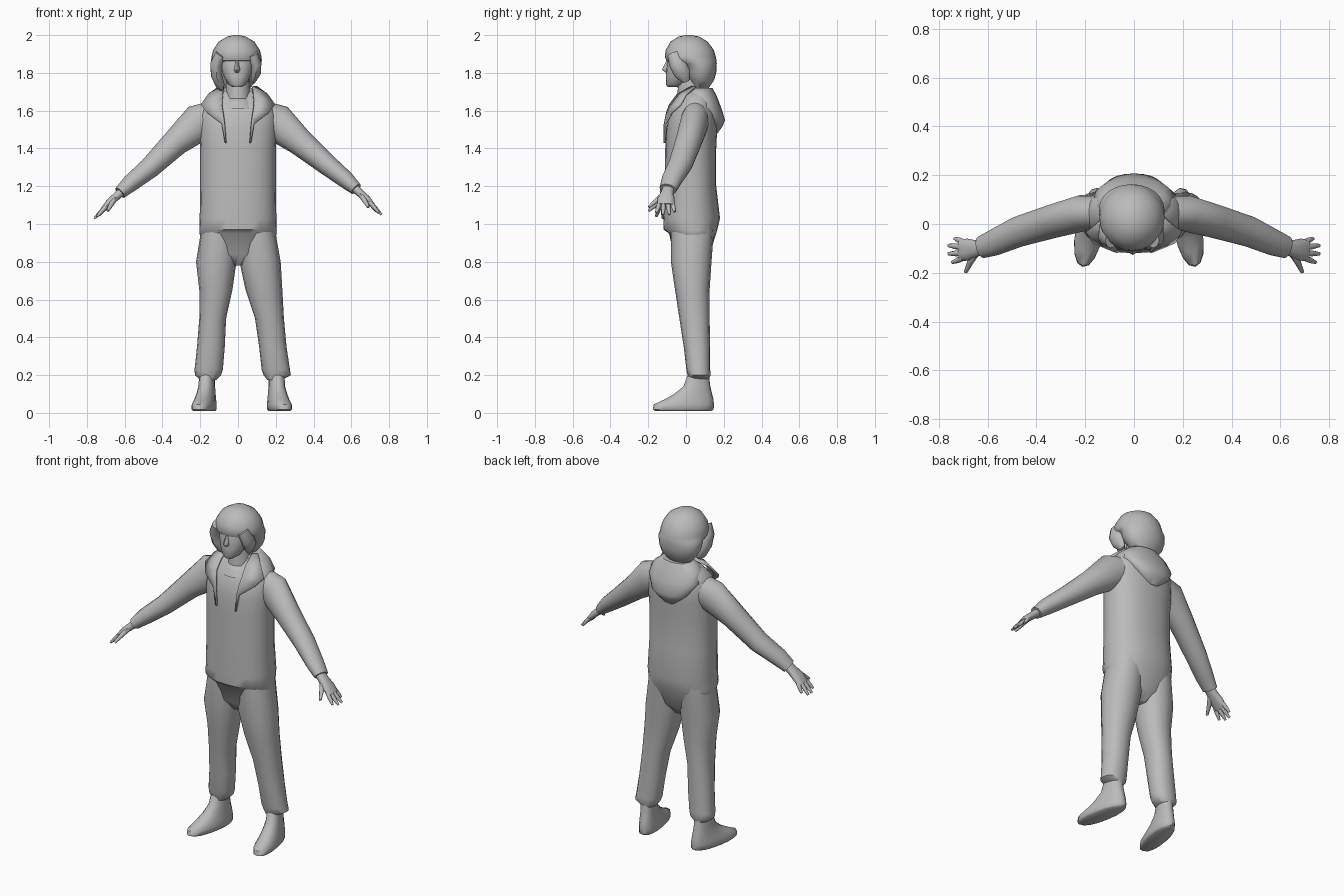
import bpy, bmesh, math
from mathutils import Vector, Matrix

grey = bpy.data.materials.new("plain_grey")
grey.diffuse_color = (0.5, 0.5, 0.5, 1)


def finish(name, bm, angle=50):
    bmesh.ops.recalc_face_normals(bm, faces=bm.faces[:])
    me = bpy.data.meshes.new(name)
    bm.to_mesh(me)
    bm.free()
    me.materials.append(grey)
    ob = bpy.data.objects.new(name, me)
    bpy.context.collection.objects.link(ob)
    bpy.ops.object.select_all(action='DESELECT')
    ob.select_set(True)
    bpy.context.view_layer.objects.active = ob
    bpy.ops.object.shade_smooth_by_angle(angle=math.radians(angle))
    return ob


def skin(name, frames, n, power, angle):
    """Join rings given as (centre, u vector, v vector)."""
    bm = bmesh.new()
    rings = []
    for c, u, v in frames:
        ring = []
        for i in range(n):
            a = math.tau * i / n
            ca, sa = math.cos(a), math.sin(a)
            ring.append(bm.verts.new(
                c + u * math.copysign(abs(ca) ** (2 / power), ca)
                + v * math.copysign(abs(sa) ** (2 / power), sa)))
        rings.append(ring)
    for a, b in zip(rings, rings[1:]):
        for i in range(n):
            j = (i + 1) % n
            bm.faces.new((a[i], a[j], b[j], b[i]))
    bm.faces.new(rings[0])
    bm.faces.new(rings[-1])
    return finish(name, bm, angle)


def stack(name, rows, n=20, power=2.0, angle=50):
    """Level rings: (z, x centre, x radius, front y, back y)."""
    return skin(name, [(Vector((x, (f + b) / 2, z)), Vector((r, 0, 0)),
                        Vector((0, (b - f) / 2, 0))) for z, x, r, f, b in rows],
                n, power, angle)


def limb(name, rows, n=12, power=2.0):
    """Rings across a path: (x, y, z, half width, half thickness)."""
    pts = [Vector(r[:3]) for r in rows]
    frames = []
    for i, r in enumerate(rows):
        t = (pts[min(i + 1, len(pts) - 1)] - pts[max(i - 1, 0)]).normalized()
        u = Vector((0, 1, 0))
        u = (u - t * u.dot(t)).normalized()
        frames.append((pts[i], u * r[3], t.cross(u) * r[4]))
    return skin(name, frames, n, power, 50)


# Jacket body with the hem step above the trousers
stack("jacket", [
    (0.78, 0, .05, -.02, .08), (0.84, 0, .15, -.065, .125),
    (0.95, 0, .205, -.09, .16), (0.97, 0, .205, -.118, .166),
    (1.03, 0, .203, -.12, .18), (1.2, 0, .2, -.112, .16),
    (1.4, 0, .2, -.11, .16), (1.5, 0, .205, -.105, .165),
    (1.58, 0, .205, -.09, .165), (1.64, 0, .185, -.055, .15),
    (1.68, 0, .15, -.02, .14), (1.71, 0, .095, .0, .13)], 24, 2.3)

# Hood hanging on the back
stack("hood", [
    (1.48, 0, .03, .14, .167), (1.52, 0, .08, .12, .195),
    (1.55, 0, .115, .10, .207), (1.62, 0, .165, .03, .185),
    (1.68, 0, .15, -.01, .162), (1.72, 0, .10, .0, .14)], 20, 2.1)

# Neck and shirt collar
stack("neck", [(1.6, 0, .07, -.06, .09), (1.68, 0, .066, -.045, .1),
               (1.80, 0, .06, -.04, .11)], 16)
stack("shirt_collar", [(1.61, 0, .10, -.085, .06), (1.645, 0, .085, -.066, .08),
                       (1.665, 0, .07, -.048, .09)], 16)

# Face and nose
stack("face", [
    (1.725, -.005, .025, -.098, -.05), (1.74, -.005, .048, -.107, .0),
    (1.78, -.005, .070, -.106, .03), (1.82, -.005, .083, -.105, .05),
    (1.86, -.005, .088, -.1, .06), (1.93, -.005, .08, -.08, .06)], 16, 2.1)
stack("nose", [(1.80, -.005, .012, -.105, -.08), (1.815, -.005, .017, -.127, -.08),
               (1.83, -.005, .013, -.122, -.08), (1.87, -.005, .008, -.1, -.08)], 8)

# Hair: domed cap with an overhanging fringe, cut back below it
stack("hair", [
    (2.0, -.008, .015, -.005, .03), (1.992, -.008, .05, -.04, .07),
    (1.965, -.008, .095, -.082, .115), (1.92, -.008, .124, -.108, .148),
    (1.885, -.008, .133, -.112, .158), (1.865, -.008, .134, -.104, .162),
    (1.85, -.01, .134, -.04, .163), (1.80, -.01, .128, -.02, .16),
    (1.76, -.01, .11, .01, .148), (1.72, -.01, .075, .03, .12)], 24)
limb("hair_lock_long", [(-.09, -.06, 1.90, .04, .03), (-.115, -.045, 1.85, .045, .032),
                        (-.115, -.025, 1.79, .05, .03), (-.095, -.01, 1.735, .04, .025),
                        (-.085, 0, 1.71, .015, .01)], 10)
limb("hair_lock_short", [(.075, -.06, 1.90, .04, .03), (.095, -.045, 1.85, .045, .03),
                         (.095, -.02, 1.80, .045, .027), (.08, 0, 1.755, .02, .012)], 10)

# Trouser legs: (z, inner x, outer x, front y, back y)
legs = {
    "left": [(1.0, .0, .19, -.08, .15), (.8, .008, .222, -.08, .135),
             (.65, .03, .205, -.058, .125), (.5, .063, .205, -.035, .125),
             (.35, .07, .217, -.012, .128), (.23, .08, .23, .002, .128),
             (.2, .09, .228, .008, .13), (.175, .115, .2, .015, .12)],
    "right": [(1.0, .0, .19, -.08, .15), (.8, .008, .226, -.08, .135),
              (.65, .04, .235, -.058, .125), (.5, .09, .243, -.035, .125),
              (.35, .112, .257, -.012, .128), (.23, .125, .275, .002, .128),
              (.2, .135, .28, .008, .13), (.175, .155, .235, .015, .12)]}

for side, s, fx in (("left", -1, -.165), ("right", 1, .205)):
    stack(side + "_leg", [(z, s * (a + b) / 2, (b - a) / 2, f, k)
                          for z, a, b, f, k in legs[side]], 16, 2.2)

    # Shoe, turned slightly outward
    shoe = stack(side + "_shoe", [
        (.01, 0, .05, -.165, .135), (.018, 0, .058, -.18, .148),
        (.045, 0, .058, -.175, .15), (.07, 0, .052, -.12, .147),
        (.10, 0, .047, -.065, .14), (.14, 0, .042, -.015, .13),
        (.22, 0, .04, .015, .12)], 16, 2.2)
    shoe.data.transform(Matrix.Translation((fx, .06, 0))
                        @ Matrix.Rotation(s * math.radians(11), 4, 'Z')
                        @ Matrix.Translation((0, -.06, 0)))

    # Sleeve, the left one hanging a little lower
    d = .02 if s < 0 else 0
    limb(side + "_sleeve", [
        (s * .10, .05, 1.575, .07, .085), (s * .21, .045, 1.535, .075, .1),
        (s * .33, .012, 1.432, .07, .072), (s * .47, -.03, 1.315 - d, .064, .056),
        (s * .57, -.075, 1.235 - d, .055, .046),
        (s * .625, -.095, 1.185 - d, .046, .034)], 16)

    # Hand with spread fingers and thumb
    limb(side + "_palm", [
        (s * .60, -.088, 1.205 - d, .03, .025), (s * .645, -.10, 1.165 - d, .034, .022),
        (s * .68, -.105, 1.135 - d, .045, .02), (s * .712, -.107, 1.10 - d, .045, .014)], 10, 2.4)
    for k, (y0, x1, y1, z1) in enumerate([(-.073, .735, -.06, 1.065), (-.096, .76, -.088, 1.05),
                                          (-.119, .76, -.122, 1.05), (-.14, .745, -.157, 1.06)]):
        limb(f"{side}_finger_{k + 1}", [
            (s * .70, y0, 1.112 - d, .012, .012), (s * (.7 + x1) / 2, (y0 + y1) / 2, (1.112 + z1) / 2 - d, .012, .011),
            (s * x1, y1, z1 - d, .007, .006)], 8)
    limb(side + "_thumb", [(s * .65, -.12, 1.155 - d, .018, .014),
                           (s * .67, -.155, 1.125 - d, .013, .013),
                           (s * .69, -.197, 1.09 - d, .007, .008)], 8)

    # Lapel: folded strip from the collar down the chest, (inner x, y, outer x, y, z)
    bm = bmesh.new()
    prev = None
    for xi, yi, xo, yo, z in [(.075, .03, .10, .05, 1.725), (.082, -.045, .155, .0, 1.685),
                              (.085, -.085, .195, -.03, 1.63), (.078, -.10, .165, -.075, 1.59),
                              (.07, -.112, .085, -.108, 1.53), (.062, -.114, .068, -.112, 1.43)]:
        row = [bm.verts.new((s * xi, yi, z)), bm.verts.new((s * xo, yo, z))]
        if prev:
            bm.faces.new((prev[0], prev[1], row[1], row[0]))
        prev = row
    lapel = finish(side + "_lapel", bm)
    mod = lapel.modifiers.new("thickness", 'SOLIDIFY')
    mod.thickness = .012
    mod.offset = 0
